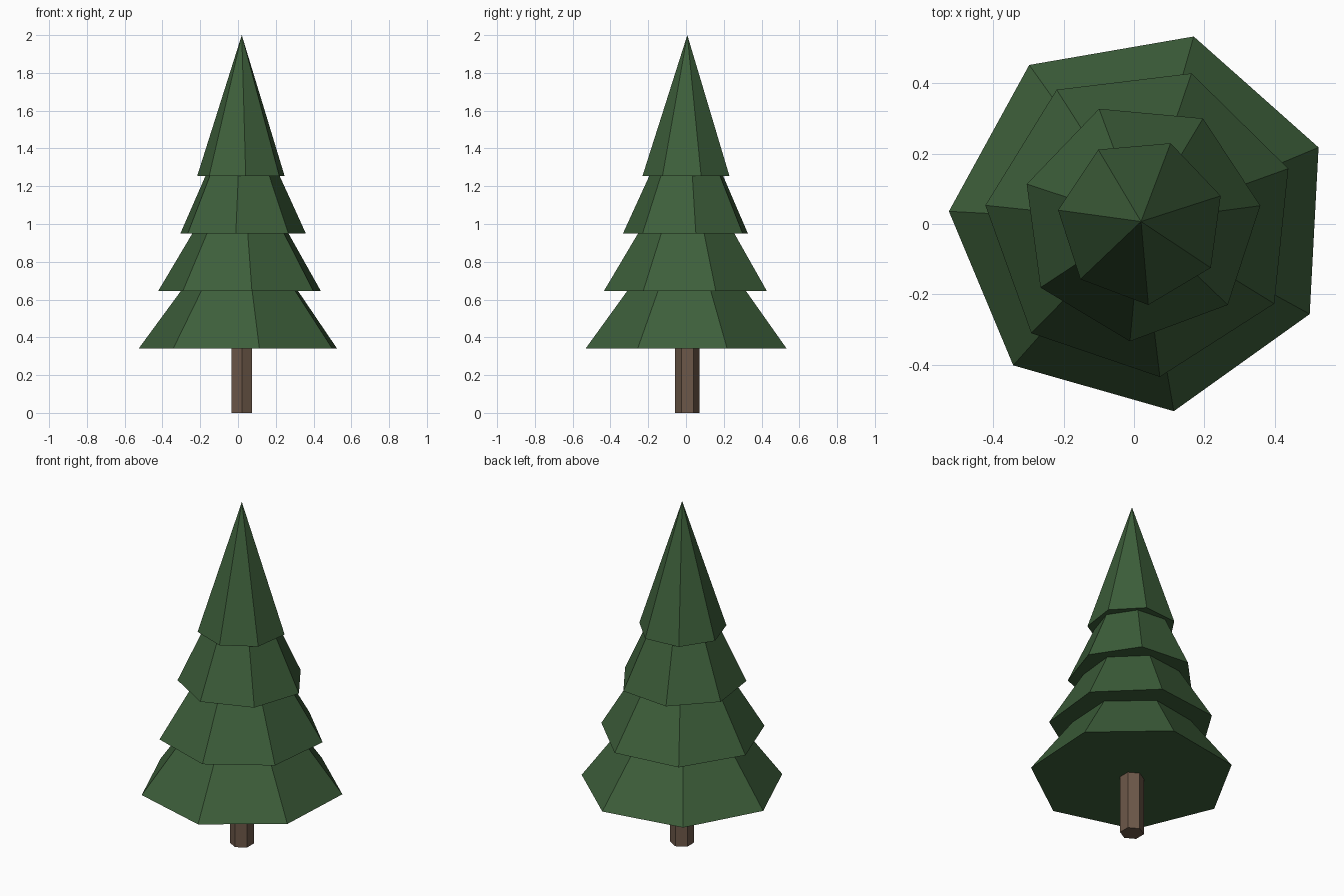
import bpy, bmesh
from math import cos, sin, tau, radians

cube = bpy.data.objects.get("Cube")
if cube:
    bpy.data.objects.remove(cube, do_unlink=True)

CENTRE = (0.02, 0.007)


def make_material(name, rgb):
    mat = bpy.data.materials.new(name)
    mat.use_nodes = True
    mat.diffuse_color = (*rgb, 1)
    bsdf = next(n for n in mat.node_tree.nodes if n.type == 'BSDF_PRINCIPLED')
    bsdf.inputs["Base Color"].default_value = (*rgb, 1)
    bsdf.inputs["Roughness"].default_value = 0.9
    return mat


def make_solid(name, sides, radius, bottom, top, turn, mat, pointed):
    """Flat-shaded cone or prism with its first corner at the angle turn."""
    bm = bmesh.new()

    def ring(z):
        angles = [radians(turn) + tau * i / sides for i in range(sides)]
        return [bm.verts.new((radius * cos(a), radius * sin(a), z)) for a in angles]

    low = ring(0)
    bm.faces.new(low[::-1])
    if pointed:
        tip = bm.verts.new((0, 0, top - bottom))
        for i in range(sides):
            bm.faces.new((low[i], low[(i + 1) % sides], tip))
    else:
        high = ring(top - bottom)
        bm.faces.new(high)
        for i in range(sides):
            j = (i + 1) % sides
            bm.faces.new((low[i], low[j], high[j], high[i]))
    mesh = bpy.data.meshes.new(name)
    bm.to_mesh(mesh)
    bm.free()
    mesh.materials.append(mat)
    obj = bpy.data.objects.new(name, mesh)
    obj.location = (*CENTRE, bottom)
    bpy.context.collection.objects.link(obj)
    return obj


needles = make_material("pine_green", (0.047, 0.114, 0.043))
bark = make_material("bark_brown", (0.152, 0.097, 0.066))

# Trunk
make_solid("trunk", 6, 0.064, 0, 0.45, 90, bark, False)

# Overlapping foliage cones, each slightly turned
tiers = [("bottom", 0.547, 74.1), ("lower", 0.445, 71.2),
         ("upper", 0.342, 59), ("top", 0.238, 69.3)]
for i, (label, radius, turn) in enumerate(tiers):
    base = 0.34 + 0.305 * i
    make_solid(label + "_foliage", 7, radius, base, base + 0.745, turn, needles, True)
